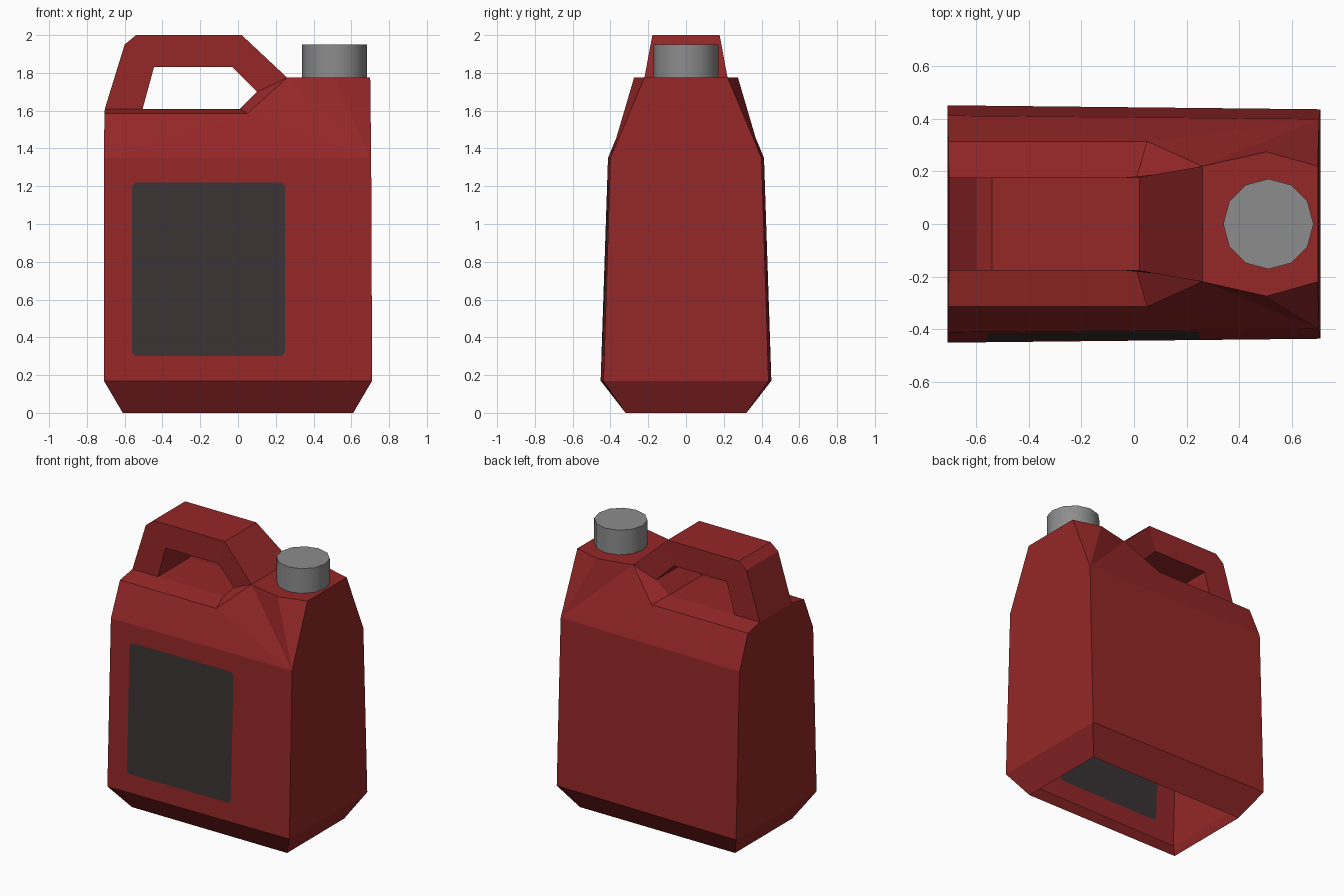
import bpy, bmesh, math
from mathutils import Vector

cube = bpy.data.objects.get("Cube")
if cube:
    bpy.data.objects.remove(cube, do_unlink=True)


def material(name, rgb):
    mat = bpy.data.materials.new(name)
    mat.use_nodes = True
    colour = (*rgb, 1.0)
    mat.diffuse_color = colour
    mat.node_tree.nodes["Principled BSDF"].inputs["Base Color"].default_value = colour
    return mat


red = material("red plastic", (0.30, 0.02, 0.021))
charcoal = material("charcoal label", (0.042, 0.033, 0.034))
grey = material("grey cap", (0.265, 0.265, 0.265))

# Corner points of one half of the canister: x, half depth, z
points = {
    "base_r": (0.61, 0.32, 0), "low_r": (0.71, 0.437, 0.17),
    "waist_r": (0.705, 0.40, 1.35), "deck_r": (0.70, 0.22, 1.775),
    "deck_mid": (0.505, 0.275, 1.775), "deck_l": (0.26, 0.22, 1.775),
    "grip_r": (0.02, 0.178, 2), "grip_l": (-0.54, 0.178, 2),
    "grip_bend": (-0.60, 0.178, 1.95), "grip_foot": (-0.705, 0.178, 1.61),
    "ledge_l": (-0.707, 0.315, 1.585), "waist_l": (-0.71, 0.413, 1.35),
    "low_l": (-0.71, 0.452, 0.17), "base_l": (-0.61, 0.32, 0),
    "ledge_r": (0.05, 0.315, 1.585),
    "hole_a": (-0.505, 0.178, 1.61), "hole_b": (-0.445, 0.178, 1.83),
    "hole_c": (-0.03, 0.178, 1.83), "hole_d": (0.10, 0.19, 1.70),
    "hole_e": (0.01, 0.178, 1.61),
}

# Strips that join the front half to the back half
outline = list(points)[:14]
hole = ["hole_a", "hole_b", "hole_c", "hole_d", "hole_e", "hole_a"]

# Faces repeated on the front and the back
wall = "low_l low_r waist_r waist_l"
side_faces = [
    wall,
    "base_l base_r low_r low_l",
    "waist_l ledge_r ledge_l", "waist_l waist_r ledge_r",
    "ledge_r waist_r deck_l", "deck_l waist_r deck_mid", "deck_mid waist_r deck_r",
    "ledge_l ledge_r hole_e hole_a grip_foot",
    "ledge_r deck_l hole_d hole_e",
    "grip_foot hole_a hole_b grip_bend", "grip_bend hole_b grip_l",
    "grip_l hole_b hole_c grip_r", "grip_r hole_c hole_d deck_l",
]

bm = bmesh.new()
front, back = ({n: bm.verts.new((x, s * y, z)) for n, (x, y, z) in points.items()}
               for s in (-1, 1))
for names in side_faces:
    for half in (front, back):
        face = bm.faces.new([half[n] for n in names.split()])
        if names == wall and half is front:
            label_face = face
for chain in (outline, hole):
    for a, b in zip(chain, chain[1:]):
        bm.faces.new((front[a], front[b], back[b], back[a]))
bmesh.ops.recalc_face_normals(bm, faces=bm.faces[:])

# Label cut into the front wall, with clipped corners
centre = Vector((-0.155, 0, 0.76))
half_w, half_h, clip = 0.405, 0.46, 0.02
for i in range(8):
    angle = i * math.pi / 4
    normal = Vector((math.cos(angle), 0, math.sin(angle)))
    reach = abs(normal.x) * half_w + abs(normal.z) * half_h
    if i % 2:
        reach -= clip * math.sqrt(0.5)
    edge_point = centre + normal * reach
    cut = bmesh.ops.bisect_plane(
        bm, geom=[label_face, *label_face.edges, *label_face.verts],
        plane_co=edge_point, plane_no=normal)
    pieces = [g for g in cut["geom"] if isinstance(g, bmesh.types.BMFace)]
    label_face = min(pieces, key=lambda f: (f.calc_center_median() - edge_point).dot(normal))
label_face.material_index = 1

mesh = bpy.data.meshes.new("canister_body")
bm.to_mesh(mesh)
bm.free()
mesh.materials.append(red)
mesh.materials.append(charcoal)
body = bpy.data.objects.new("canister_body", mesh)
bpy.context.collection.objects.link(body)

# Screw cap
bpy.ops.mesh.primitive_cylinder_add(vertices=12, radius=0.172, depth=0.175,
                                    location=(0.512, 0, 1.8625),
                                    rotation=(0, 0, math.pi / 2))
cap = bpy.context.object
cap.name = "screw_cap"
cap.data.materials.append(grey)
bpy.ops.object.shade_smooth_by_angle(angle=math.radians(40))
